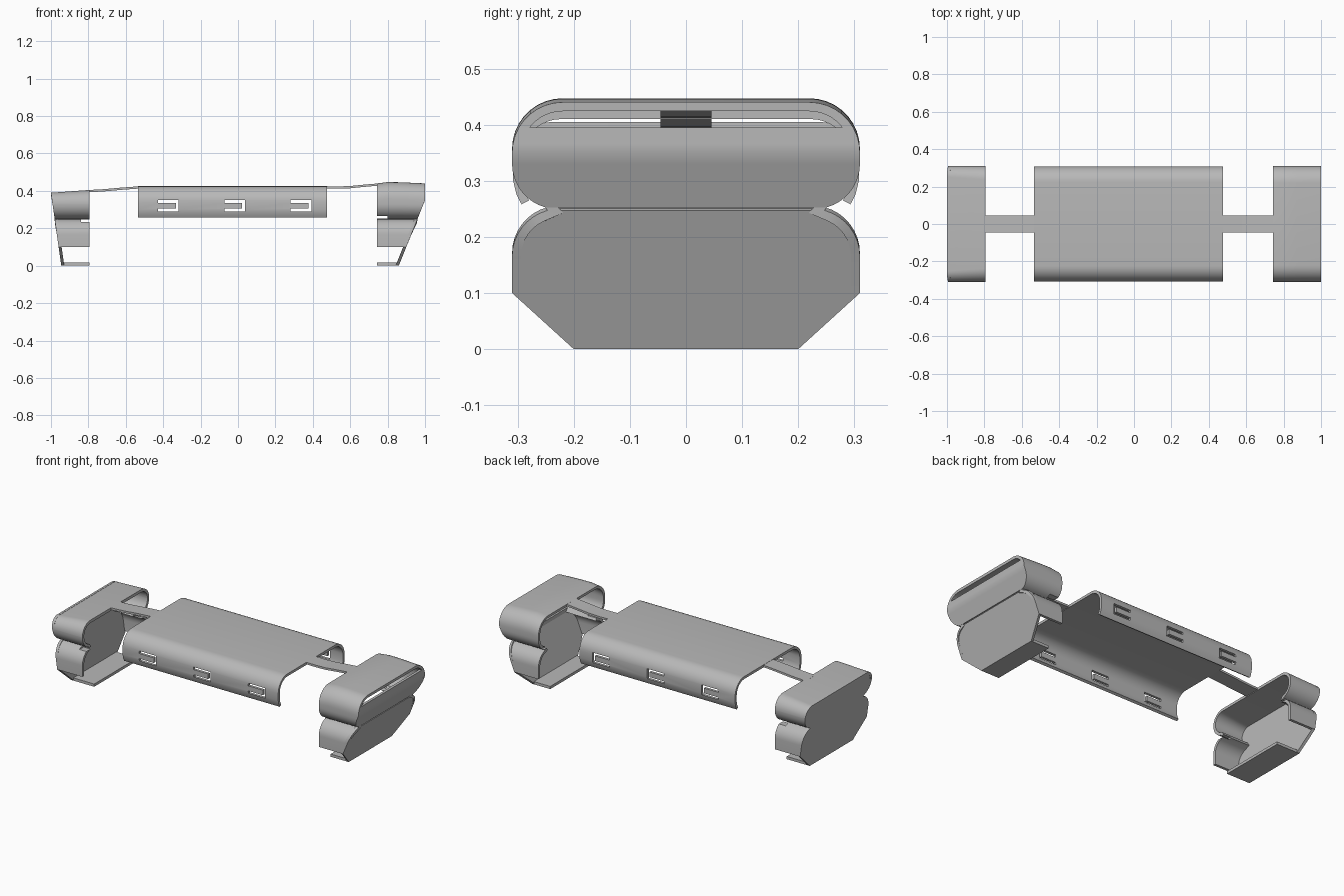
import bpy, bmesh, math
from mathutils import Vector

if "Cube" in bpy.data.objects:
    bpy.data.objects.remove(bpy.data.objects["Cube"])

grey = bpy.data.materials.new("plain_grey")
grey.diffuse_color = (0.48, 0.48, 0.48, 1)
grey.use_nodes = True
grey.node_tree.nodes["Principled BSDF"].inputs["Base Color"].default_value = grey.diffuse_color


def make_object(name, bm):
    me = bpy.data.meshes.new(name)
    bm.to_mesh(me)
    bm.free()
    me.materials.append(grey)
    ob = bpy.data.objects.new(name, me)
    bpy.context.collection.objects.link(ob)
    return ob


def sheet(name, rows, inside, thick):
    """Grid surface from rows of points, thickened towards the inside point."""
    bm = bmesh.new()
    vs = [[bm.verts.new(p) for p in r] for r in rows]
    for a, b in zip(vs, vs[1:]):
        for i in range(len(a) - 1):
            bm.faces.new((a[i], a[i + 1], b[i + 1], b[i]))
    bm.normal_update()
    c = Vector(inside)
    if sum(f.normal.dot(f.calc_center_median() - c) * f.calc_area() for f in bm.faces) < 0:
        bmesh.ops.reverse_faces(bm, faces=bm.faces[:])
    ob = make_object(name, bm)
    m = ob.modifiers.new("thickness", 'SOLIDIFY')
    m.thickness, m.offset, m.use_even_offset = thick, -1, True
    return ob


def prism(name, pts, y0, y1):
    """Extrude an x-z outline along y."""
    bm = bmesh.new()
    f = bm.faces.new([bm.verts.new((x, y0, z)) for x, z in pts])
    r = bmesh.ops.extrude_face_region(bm, geom=[f])
    bmesh.ops.translate(bm, vec=(0, y1 - y0, 0),
                        verts=[v for v in r['geom'] if isinstance(v, bmesh.types.BMVert)])
    bmesh.ops.recalc_face_normals(bm, faces=bm.faces[:])
    return make_object(name, bm)


def cut(ob, cutter):
    cutter.hide_render = True
    m = ob.modifiers.new("cut", 'BOOLEAN')
    m.operation, m.object, m.solver = 'DIFFERENCE', cutter, 'EXACT'


def bake(obs, cutters):
    """Apply modifiers, drop the cutters and smooth the curves."""
    dg = bpy.context.evaluated_depsgraph_get()
    dg.update()
    new = [(o, bpy.data.meshes.new_from_object(o.evaluated_get(dg))) for o in obs]
    for o, me in new:
        o.modifiers.clear()
        o.data = me
    for c in cutters:
        bpy.data.objects.remove(c)
    for o in obs:
        bpy.ops.object.select_all(action='DESELECT')
        o.select_set(True)
        bpy.context.view_layer.objects.active = o
        bpy.ops.object.shade_smooth_by_angle(angle=math.radians(32))


def arc(cy, cz, r, a0, a1, n):
    return [(cy + r * math.cos(math.radians(a0 + (a1 - a0) * i / n)),
             cz + r * math.sin(math.radians(a0 + (a1 - a0) * i / n))) for i in range(n + 1)]


def lower_half():
    return [(.31, .1)] + arc(.225, .165, .085, 0, 75, 8)


def upper_half(top):
    r = min(.09, top - .332)
    return (arc(.23, .33, .08, -75, 0, 8)
            + arc(.31 - r, top - r, r, 0, 90, 9))


def full(half):
    return half + [(-y, z) for y, z in reversed(half)]


parts, cutters = [], []


def end_wall(name, half, x_of, inside):
    rows = [[(x_of(z), -y, z), (x_of(z), y, z)] for y, z in half]
    parts.append(sheet(name, rows, inside, .016))


def end_cap(side, stations, end_top, x_of, notch):
    """Waisted sleeve, floor plate and notch of one end."""
    s = 1 if stations[0][0] > 0 else -1
    inside = (.85 * s, 0, .2)
    rows = [[(x, y, z) for y, z in full(lower_half() + upper_half(t))] for x, t in stations]
    rows.append([(x_of(z), y, z) for y, z in full(lower_half() + upper_half(end_top))])
    shell = sheet(side + "_sleeve", rows, inside, .016)
    x0, x1, z0, z1 = notch
    c = prism(side + "_notch_cutter", [(x0, z0), (x1, z0), (x1, z1), (x0, z1)], -.5, .5)
    cut(shell, c)
    cutters.append(c)
    parts.append(shell)
    xi = stations[0][0]
    parts.append(prism(side + "_floor_plate",
                       [(xi, 0), (x_of(0), 0), (x_of(.016), .016), (xi, .016)], -.2, .2))
    return inside


# Left end: closed by one leaning wall
def left_x(z):
    return -1 + (.39 - z) * .055 / .39


ins = end_cap("left", [(-.795, .405)], .39, left_x, (-.84, -.78, .235, .247))
end_wall("left_end_wall", [(.2, 0)] + lower_half() + upper_half(.39), left_x, ins)


# Right end: steeper wall with a parting groove and an open slot at the top
def right_x(z):
    return 1 if z > .35 else 1 - (.35 - z) * .4


ins = end_cap("right", [(.743, .44), (.8, .447), (.87, .446)], .44, right_x,
              (.7, .8, .252, .267))
end_wall("right_lower_wall", [(.2, 0)] + lower_half(), right_x, ins)
end_wall("right_upper_wall", [p for p in upper_half(.44) if p[1] < .4], right_x, ins)
parts.append(prism("right_groove_back",
                   [(.935, .24), (.948, .24), (.952, .262), (.935, .262)], -.24, .24))

# Middle cover: open-bottomed arch with clip windows on both long sides
half = [(.293, .258), (.302, .275), (.308, .3)] + arc(.223, .34, .085, 0, 90, 9)
cover = sheet("middle_cover", [[(x, y, z) for y, z in full(half)] for x in (-.535, .477)],
              (0, 0, .25), .015)
for i, x in enumerate((-.372, -.018, .337)):
    a, b, t = x - .055, x + .055, x + .04
    c = prism(f"clip_window_cutter_{i}",
              [(a, .29), (b, .29), (b, .35), (a, .35),
               (a, .335), (t, .335), (t, .305), (a, .305)], -.5, .5)
    cut(cover, c)
    cutters.append(c)
parts.append(cover)

# Narrow bridges joining the cover to both ends
for name, path in (("left_bridge", [(-.81, .404), (-.72, .409), (-.62, .418), (-.52, .425)]),
                   ("right_bridge", [(.465, .425), (.54, .424), (.6, .426), (.67, .433), (.76, .441)])):
    parts.append(sheet(name, [[(x, -.045, z), (x, .045, z)] for x, z in path],
                       (path[1][0], 0, 0), .012))

bake(parts, cutters)
